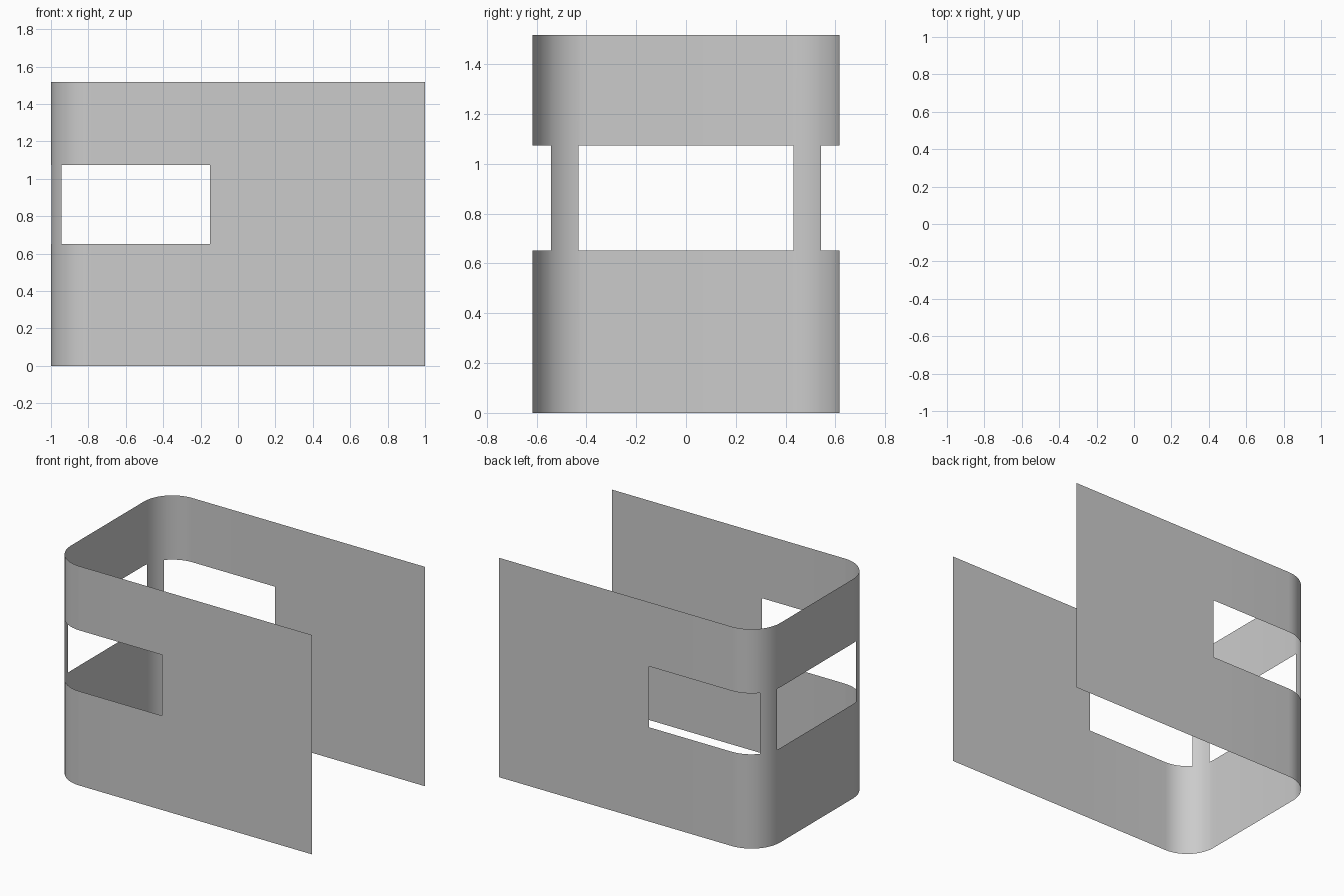
import bpy, bmesh, math

if "Cube" in bpy.data.objects:
    bpy.data.objects.remove(bpy.data.objects["Cube"])

HALF_Y, R = 0.617, 0.22           # half width, corner radius
ROWS = [0.0, 0.652, 1.073, 1.517]  # floor, sill, window head, top
A_SIDE, A_END = 48.5, 81.0        # corner post limits in degrees

# Plan of the front half: straight wall, then the rounded corner
angles = sorted(set([i * 7.5 for i in range(13)] + [A_SIDE, A_END]))
half = [(1.0, -HALF_Y), (-0.15, -HALF_Y)]
tags = ["wall", "side_window"]    # what each segment after a point is
for a in angles:
    t = math.radians(a)
    half.append((-1 + R - R * math.sin(t), -HALF_Y + R - R * math.cos(t)))
    if a < 90:
        tags.append("side_window" if a < A_SIDE else
                    "post" if a < A_END else "end_window")

# Mirror across y for the back half
path = half + [(x, -y) for x, y in reversed(half)]
segs = tags + ["end_window"] + tags[::-1]

# U-shaped sheet wall with window openings left out
bm = bmesh.new()
cols = [[bm.verts.new((x, y, z)) for z in ROWS] for x, y in path]
for i, tag in enumerate(segs):
    a, b = cols[i], cols[i + 1]
    for k in range(3):
        if k == 1 and "window" in tag:
            continue
        bm.faces.new((a[k], a[k + 1], b[k + 1], b[k]))
# Outward normals
bm.normal_update()
bm.faces.ensure_lookup_table()
if bm.faces[0].normal.y > 0:
    bmesh.ops.reverse_faces(bm, faces=bm.faces[:])

me = bpy.data.meshes.new("wraparound_wall")
bm.to_mesh(me)
bm.free()
wall = bpy.data.objects.new("wraparound_wall", me)
bpy.context.collection.objects.link(wall)

grey = bpy.data.materials.new("light_grey")
grey.diffuse_color = (0.6, 0.6, 0.6, 1)
grey.use_nodes = True
grey.node_tree.nodes["Principled BSDF"].inputs["Base Color"].default_value = grey.diffuse_color
me.materials.append(grey)

bpy.context.view_layer.objects.active = wall
wall.select_set(True)
bpy.ops.object.shade_smooth_by_angle(angle=math.radians(30))
